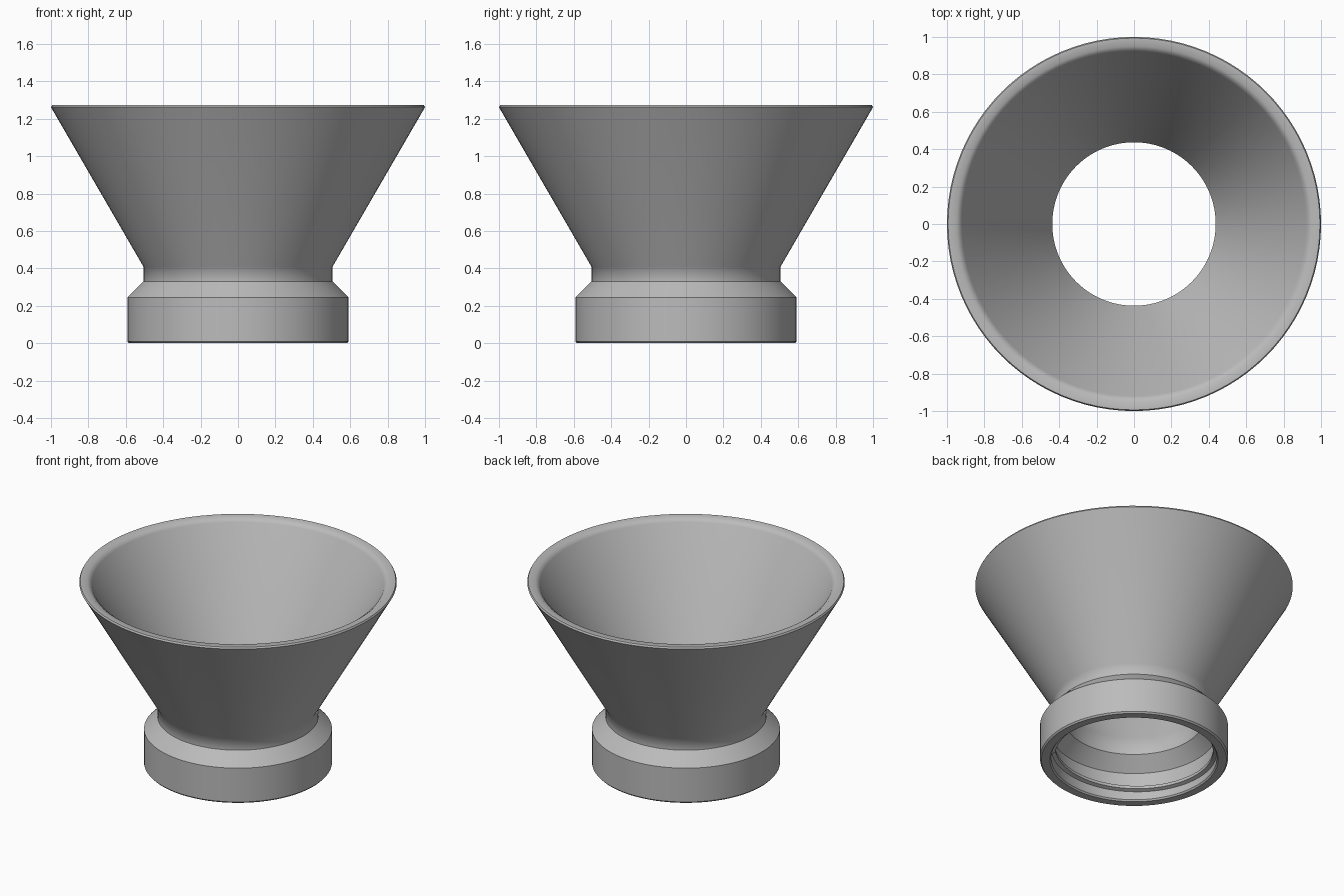
import bpy, bmesh
from math import radians, cos, sin, pi

SEGMENTS = 96

cube = bpy.data.objects.get("Cube")
if cube:
    bpy.data.objects.remove(cube, do_unlink=True)

grey = bpy.data.materials.new("plain_grey")
grey.use_nodes = True
colour = (0.5, 0.5, 0.5, 1)
grey.diffuse_color = colour
grey.node_tree.nodes["Principled BSDF"].inputs["Base Color"].default_value = colour


def finish(name, bm, angle):
    """Turn a bmesh into a smooth-shaded object with crisp edges."""
    bmesh.ops.recalc_face_normals(bm, faces=bm.faces)
    mesh = bpy.data.meshes.new(name)
    bm.to_mesh(mesh)
    bm.free()
    mesh.materials.append(grey)
    obj = bpy.data.objects.new(name, mesh)
    bpy.context.collection.objects.link(obj)
    bpy.ops.object.select_all(action='DESELECT')
    obj.select_set(True)
    bpy.context.view_layer.objects.active = obj
    bpy.ops.object.shade_smooth_by_angle(angle=radians(angle))
    return obj


def sweep(bm, sections, closed):
    """Skin a list of closed cross-sections, given as coordinate loops."""
    rings = [[bm.verts.new(p) for p in loop] for loop in sections]
    pairs = list(zip(rings, rings[1:]))
    if closed:
        pairs.append((rings[-1], rings[0]))
    else:
        bm.faces.new(rings[0])
        bm.faces.new(rings[-1])
    for a, b in pairs:
        for i in range(len(a)):
            j = (i + 1) % len(a)
            bm.faces.new((a[i], a[j], b[j], b[i]))


def section(profile, angle):
    return [(r * cos(angle), r * sin(angle), z) for r, z in profile]


# Funnel: collar, neck, flared cone and hollow inside, as (radius, height)
profile = [
    (0.53, 0), (0.583, 0), (0.592, 0.01), (0.592, 0.245),   # collar outside
    (0.506, 0.33), (0.506, 0.41),                           # shoulder and neck
    (1.0, 1.262), (0.994, 1.273),                           # cone and rim
    (0.95, 1.273), (0.92, 1.25),                            # inner rim bevel
    (0.437, 0.41), (0.437, 0.29),                           # inner cone, throat
    (0.522, 0.2), (0.522, 0.01),                            # collar inside
]
bm = bmesh.new()
sweep(bm, [section(profile, 2 * pi * i / SEGMENTS) for i in range(SEGMENTS)], True)
funnel = finish("funnel_body", bm, 38)
weighted = funnel.modifiers.new("weighted_normals", 'WEIGHTED_NORMAL')
weighted.keep_sharp = True

# Screw thread: one rising helical rib just over a full turn inside the collar
steps, start, turn = 100, radians(-35), radians(385)
bm = bmesh.new()
ribs = []
for i in range(steps + 1):
    t = i / steps
    z = 0.035 + 0.075 * t
    rib = [(0.53, z - 0.022), (0.498, z - 0.01), (0.498, z + 0.01), (0.53, z + 0.022)]
    ribs.append(section(rib, start + turn * t))
sweep(bm, ribs, False)
finish("screw_thread", bm, 20)
